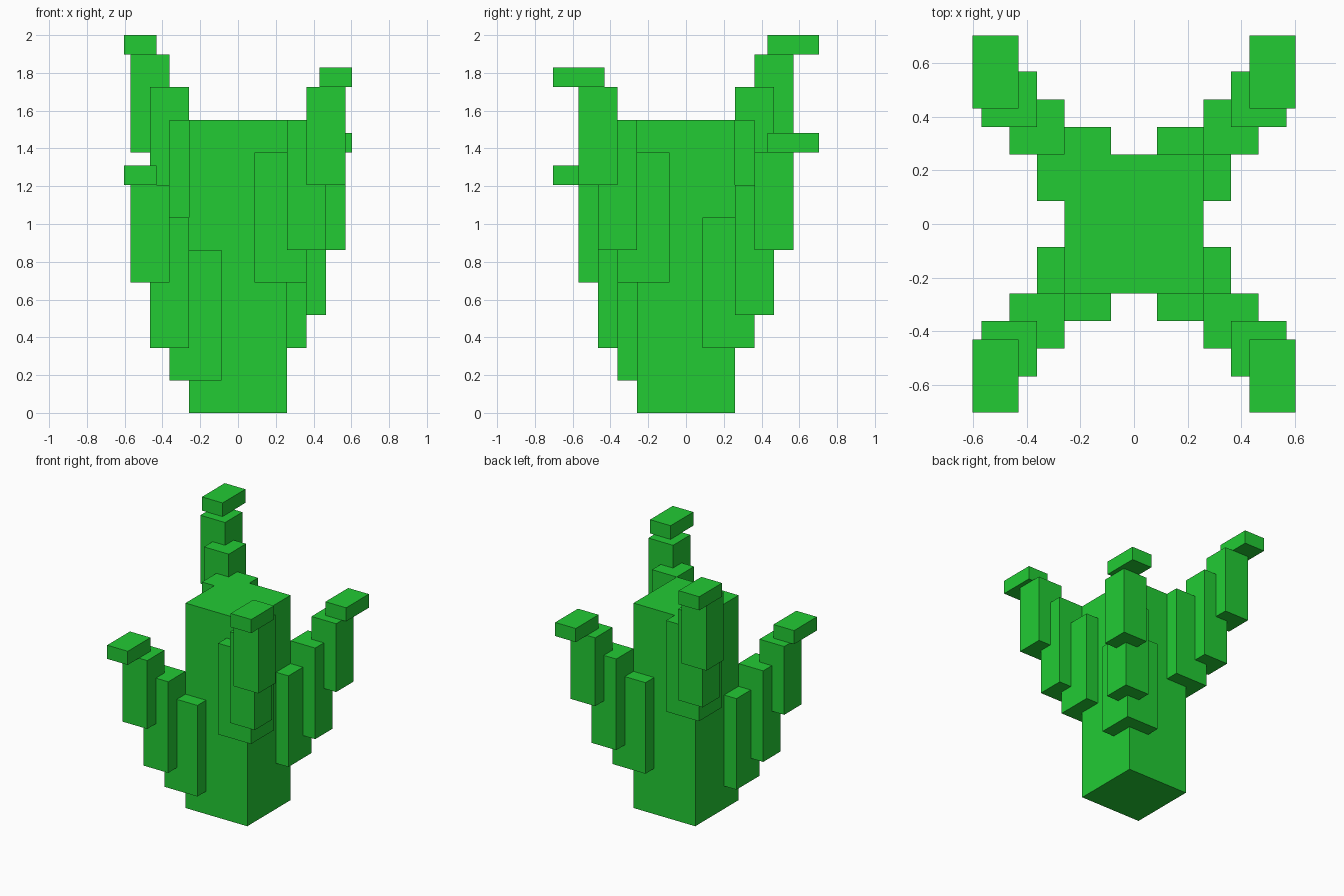
import bpy
from mathutils import Vector

if "Cube" in bpy.data.objects:
    bpy.data.objects.remove(bpy.data.objects["Cube"])

U = 2 / 11.6  # modelling unit: total height is 11.6 units

green = bpy.data.materials.new("cactus green")
green.diffuse_color = (0.016, 0.597, 0.034, 1)
green.use_nodes = True
green.node_tree.nodes["Principled BSDF"].inputs["Base Color"].default_value = green.diffuse_color


def box(name, lo, hi):
    """Axis-aligned box between two corners, given in units."""
    lo, hi = Vector(lo) * U, Vector(hi) * U
    bpy.ops.mesh.primitive_cube_add(size=1, location=(lo + hi) / 2)
    ob = bpy.context.object
    ob.name = name
    ob.scale = [abs(c) for c in hi - lo]
    bpy.ops.object.transform_apply(location=False, rotation=False, scale=True)
    ob.data.materials.append(green)
    return ob


# Central trunk
box("trunk", (-1.5, -1.5, 0), (1.5, 1.5, 9))

# Arm segments: name, inner x/y, outer x, outer y, bottom and top above arm base
SEGMENTS = [
    ("arm_root", 0.5, 2.1, 2.1, 0, 4),
    ("arm_middle", 1.5, 2.7, 2.7, 1, 5),
    ("arm_end", 2.1, 3.3, 3.3, 3, 6),
    ("arm_tip", 2.5, 3.5, 4.08, 6, 6.6),
]

# Four diagonal arms spiralling up the trunk: name, x sign, y sign, base height
ARMS = [
    ("front_left", -1, -1, 1),
    ("back_right", 1, 1, 2),
    ("front_right", 1, -1, 4),
    ("back_left", -1, 1, 5),
]
for side, sx, sy, base in ARMS:
    for part, inner, outx, outy, z0, z1 in SEGMENTS:
        box(f"{side}_{part}",
            (sx * inner, sy * inner, base + z0),
            (sx * outx, sy * outy, base + z1))
